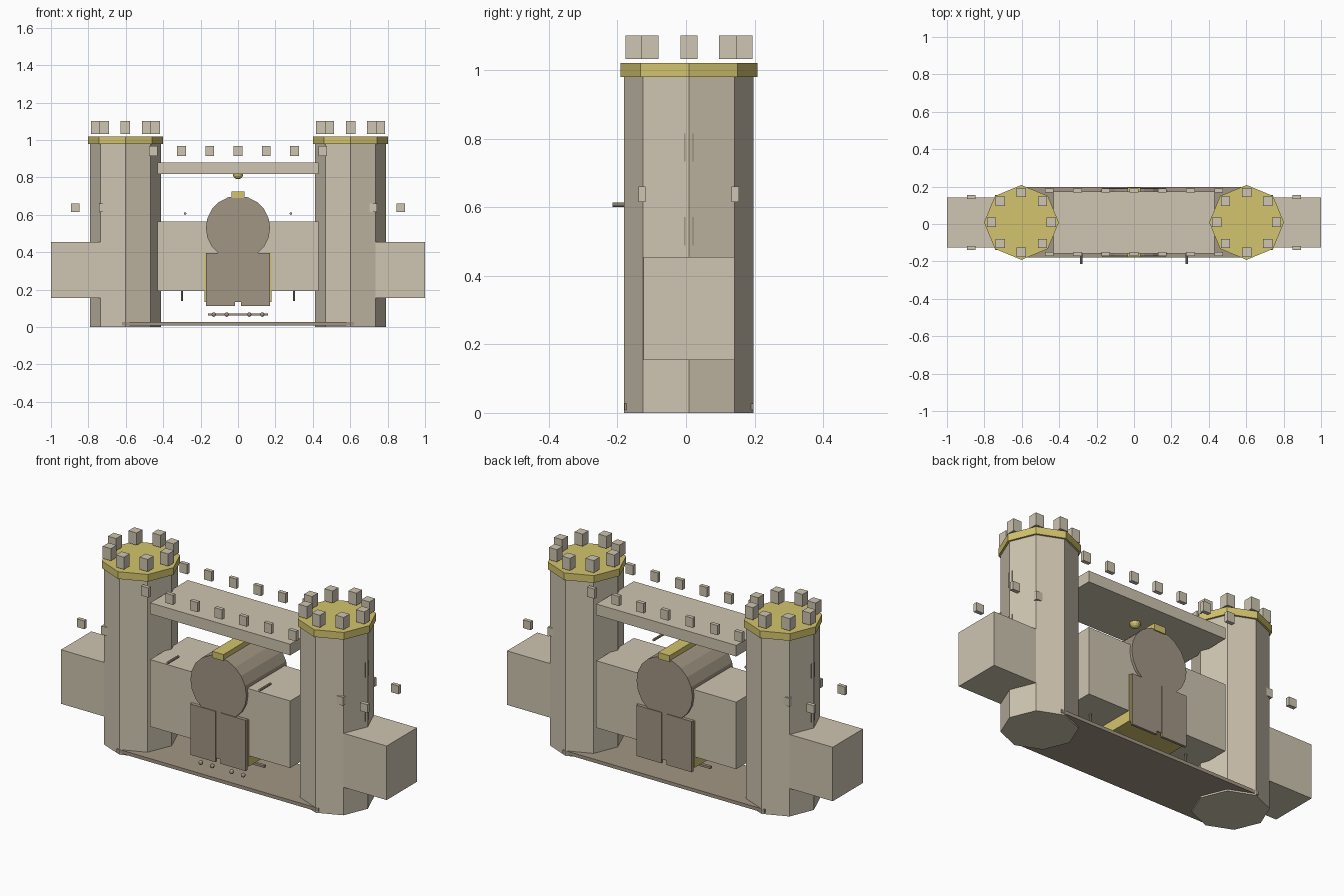
import bpy, bmesh, math
from mathutils import Matrix, Vector

if "Cube" in bpy.data.objects:
    bpy.data.objects.remove(bpy.data.objects["Cube"], do_unlink=True)

YC = 0.0085  # centre line of the building in depth


def material(name, rgb):
    m = bpy.data.materials.new(name)
    m.use_nodes = True
    m.diffuse_color = (*rgb, 1)
    m.node_tree.nodes["Principled BSDF"].inputs["Base Color"].default_value = (*rgb, 1)
    return m


stone = material("light stone", (0.62, 0.555, 0.44))
dark = material("dark stone", (0.36, 0.305, 0.23))
gold = material("gold trim", (0.65, 0.55, 0.155))


def finish(name, bm, mat):
    mesh = bpy.data.meshes.new(name)
    bm.to_mesh(mesh)
    bm.free()
    mesh.materials.append(mat)
    ob = bpy.data.objects.new(name, mesh)
    bpy.context.collection.objects.link(ob)
    return ob


def box(name, xs, ys, zs, mat):
    """Box from (min, max) pairs on each axis."""
    lo, hi = zip(xs, ys, zs)
    size = [b - a for a, b in zip(lo, hi)]
    mid = [(a + b) / 2 for a, b in zip(lo, hi)]
    bm = bmesh.new()
    bmesh.ops.create_cube(bm, size=1, matrix=Matrix.Translation(mid) @ Matrix.Diagonal((*size, 1)))
    return finish(name, bm, mat)


def block(name, centre, size, mat):
    pairs = [(c - s / 2, c + s / 2) for c, s in zip(centre, size)]
    return box(name, *pairs, mat)


def prism(name, centre, radius, length, sides, mat, axis="Z"):
    rot = Matrix.Rotation(math.pi / 2, 4, "X") if axis == "Y" else Matrix.Identity(4)
    bm = bmesh.new()
    bmesh.ops.create_cone(bm, cap_ends=True, segments=sides, radius1=radius, radius2=radius,
                          depth=length, matrix=Matrix.Translation(centre) @ rot)
    return finish(name, bm, mat)


def ball(name, centre, radius, mat):
    bm = bmesh.new()
    bmesh.ops.create_uvsphere(bm, u_segments=12, v_segments=8, radius=radius,
                              matrix=Matrix.Translation(centre))
    return finish(name, bm, mat)


# Towers, side wings and everything attached to them
for side, s in (("left", 1), ("right", -1)):
    tx = 0.602 * s
    prism(side + "_tower", (tx, YC, 0.49), 0.189, 0.98, 8, stone)
    prism(side + "_tower_cap", (tx, YC, 1.0), 0.2, 0.04, 8, gold)
    for i in range(8):
        a = i * math.pi / 4
        block(side + "_tower_merlon", (tx + 0.16 * math.cos(a), YC + 0.16 * math.sin(a), 1.067),
              (0.05, 0.05, 0.068), stone)
    for z in (0.53, 0.774):
        block(side + "_arrow_slit", (0.78 * s, YC, z), (0.014, 0.03, 0.082), dark)
    block(side + "_wing", (0.85 * s, YC, 0.305), (0.3, 0.266, 0.3), stone)
    for x in (0.72, 0.87):
        for y in (YC - 0.137, YC + 0.135):
            block(side + "_wing_merlon", (x * s, y, 0.638), (0.046, 0.021, 0.046), stone)
    # Torch sticks and the short rods under the wall
    prism(side + "_torch", (0.283 * s, -0.167, 0.607), 0.007, 0.096, 8, dark, "Y")
    prism(side + "_rod", (0.3 * s, 0.03, 0.165), 0.006, 0.054, 8, dark)

# Floor, gate wall and parapet walkway
block("floor_slab", (0, YC, 0.0185), (1.24, 0.376, 0.019), dark)
block("gate_wall", (0, YC, 0.379), (0.86, 0.33, 0.372), stone)
block("parapet_walk", (0, YC, 0.849), (0.86, 0.33, 0.062), stone)
for i in range(-3, 4):
    for y in (YC - 0.17, YC + 0.17):
        block("parapet_merlon", (0.151 * i, y, 0.941), (0.046, 0.021, 0.054), stone)

# Gateway: rounded vault, gold frame, passage and door leaves
prism("gate_vault", (0, YC, 0.53), 0.172, 0.36, 20, dark, "Y")
block("keystone", (0, YC, 0.707), (0.07, 0.372, 0.036), gold)
block("gate_frame", (0, YC, 0.265), (0.356, 0.34, 0.26), gold)
block("gate_passage", (0, YC, 0.265), (0.34, 0.36, 0.26), dark)
for s in (1, -1):
    for y in (YC - 0.177, YC + 0.177):
        block("door_leaf", (0.093 * s, y, 0.254), (0.154, 0.014, 0.282), dark)

# Studs, crossbar and hanging lamp
for x in (-0.13, -0.06, 0.06, 0.13):
    ball("stud", (x, -0.14, 0.067), 0.012, dark)
block("crossbar", (0, YC, 0.067), (0.32, 0.016, 0.012), dark)
ball("hanging_lamp", (0, YC, 0.818), 0.028, gold)
